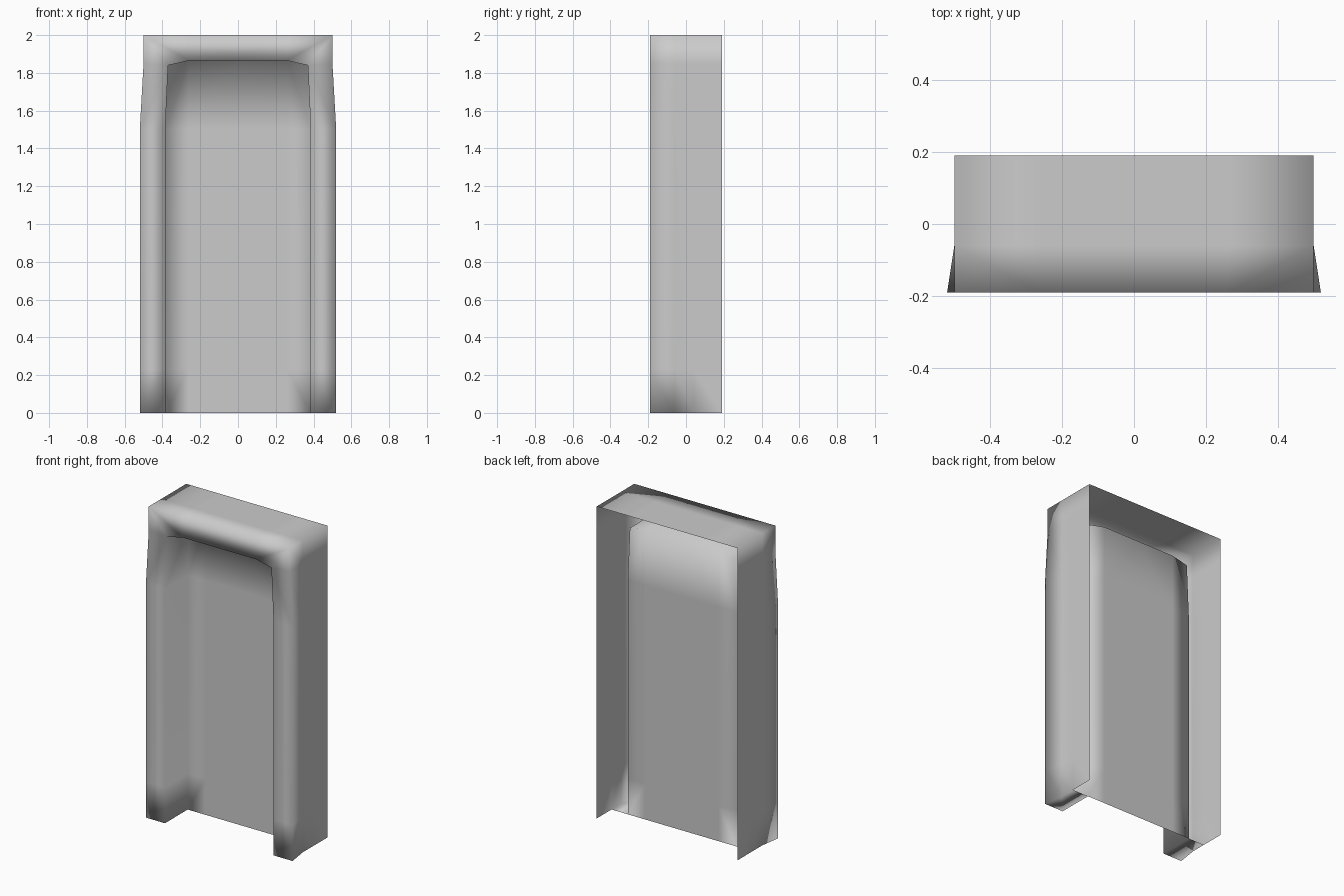
import bpy, bmesh

if "Cube" in bpy.data.objects:
    bpy.data.objects.remove(bpy.data.objects["Cube"])

BACK, PANEL, LOOP, FRONT = 0.19, 0.04, -0.06, -0.19

# stations along half of the arch: side edge, front outer edge, front inner edge (x, z)
stations = [
    ((0.50, 0.00), (0.52, 0.00), (0.385, 0.00)),
    ((0.50, 0.23), (0.52, 0.23), (0.385, 0.23)),
    ((0.50, 1.50), (0.52, 1.50), (0.385, 1.50)),
    ((0.50, 1.85), (0.50, 1.85), (0.37, 1.84)),
    ((0.50, 2.00), (0.50, 2.00), (0.37, 1.84)),
    ((0.26, 2.00), (0.26, 2.00), (0.26, 1.865)),
    ((0.00, 2.00), (0.00, 2.00), (0.00, 1.865)),
]

bm = bmesh.new()


def vert(p, y, s):
    return bm.verts.new((s * p[0], y, p[1]))


def face(pts):
    bm.faces.new(pts)


for s in (1, -1):
    # hollow frame swept along the stations
    rows = []
    for side, outer, inner in stations:
        rows.append([vert(side, BACK, s), vert(side, PANEL, s), vert(side, LOOP, s),
                     vert(outer, FRONT, s), vert(inner, FRONT, s), vert(inner, PANEL, s)])
    for a, b in zip(rows, rows[1:]):
        for i in range(5):
            quad = [a[i], a[i + 1], b[i + 1], b[i]]
            if (a[i].co - b[i].co).length < 1e-6:
                quad.pop()
            elif (a[i + 1].co - b[i + 1].co).length < 1e-6:
                quad.pop(2)
            if len(quad) == 4 or i == 3:
                face(quad)
    # closed foot of the pillar
    face(rows[0][1:])
    # recessed panel
    edge = [rows[k][5] for k in (0, 1, 2, 3)]
    mid = [vert((0.26, z), PANEL, s) for z in (0, 0.23, 1.5)] + [rows[5][5]]
    cen = [vert((0.0, z), PANEL, s) for z in (0, 0.23, 1.5)] + [rows[6][5]]
    for k in range(3):
        face([edge[k], edge[k + 1], mid[k + 1], mid[k]])
        face([mid[k], mid[k + 1], cen[k + 1], cen[k]])

bmesh.ops.remove_doubles(bm, verts=bm.verts, dist=1e-4)
bmesh.ops.recalc_face_normals(bm, faces=bm.faces)
bm.normal_update()
top = max(bm.faces, key=lambda f: f.calc_center_median().z)
if top.normal.z < 0:
    bmesh.ops.reverse_faces(bm, faces=bm.faces)
for f in bm.faces:
    f.smooth = True

mesh = bpy.data.meshes.new("door_frame_panel")
bm.to_mesh(mesh)
bm.free()
bpy.context.collection.objects.link(bpy.data.objects.new("door_frame_panel", mesh))
